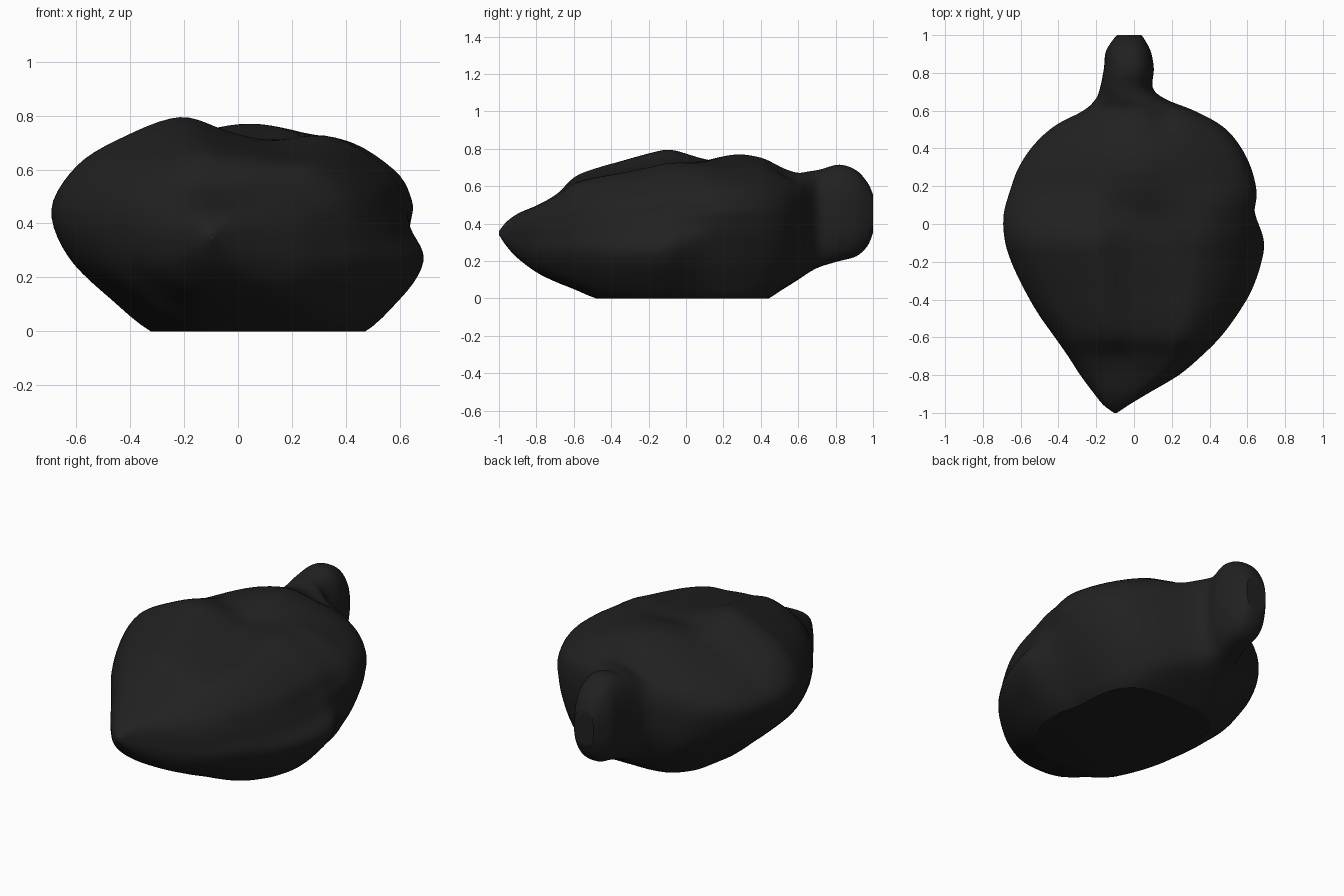
import bpy, bmesh, math
from mathutils import Vector

if "Cube" in bpy.data.objects:
    bpy.data.objects.remove(bpy.data.objects["Cube"])

# y, left x, right x, bottom z, top z, roundness of the section
STATIONS = [
    (-1.00, -.105, -.09, .34, .36, .9), (-.96, -.16, -.03, .28, .41, .9),
    (-.90, -.21, .07, .215, .455, .85), (-.80, -.285, .24, .14, .505, .75),
    (-.70, -.35, .36, .09, .57, .6), (-.60, -.42, .46, .05, .655, .45),
    (-.48, -.505, .55, .0, .70, .3), (-.35, -.58, .625, -.03, .735, .12),
    (-.20, -.65, .675, -.05, .775, 0), (-.08, -.685, .69, -.05, .80, 0),
    (.05, -.69, .66, -.05, .79, 0), (.18, -.655, .645, -.05, .775, 0),
    (.30, -.61, .615, -.045, .77, 0), (.42, -.53, .555, -.01, .745, .1),
    (.52, -.42, .465, .05, .70, .3), (.60, -.27, .32, .10, .675, .6),
    (.66, -.205, .17, .14, .68, .8), (.72, -.18, .10, .17, .69, 1),
    (.82, -.16, .105, .20, .715, 1), (.91, -.15, .09, .225, .685, 1),
    (.97, -.115, .06, .28, .62, 1), (1.0, -.09, .04, .35, .555, 1)]

# body sections seen from the front: across -1..1, up 0..1
FRONT = [(-1, .59), (-.91, .38), (-.68, .21), (-.38, .03), (.05, 0), (.58, .02),
         (.87, .2), (1, .37), (.92, .5), (.87, .6), (.79, .74), (.52, .9),
         (.22, .9), (-.07, .945), (-.32, 1), (-.61, .92), (-.87, .79)]
BACK = [(-1, .6), (-.91, .4), (-.68, .2), (-.38, .03), (.05, 0), (.58, .02),
        (.8, .2), (.94, .42), (.99, .55), (1, .65), (.9, .78), (.6, .9),
        (.25, .985), (0, 1), (-.32, .94), (-.61, .84), (-.87, .73)]

# surface dents and bumps on the upper side: x, y, radius, height
DENTS = [(.05, .05, .15, -.045), (-.1, .08, .08, -.02), (-.1, -.73, .1, -.025),
         (.15, .55, .09, -.03), (.45, .1, .12, .02)]


def spline(a, b, c, d, t):
    """Catmull-Rom blend of four tuples."""
    return [.5 * (2 * q + (r - p) * t + (2 * p - 5 * q + 4 * r - s) * t * t
                  + (3 * q - p - 3 * r + s) * t ** 3) for p, q, r, s in zip(a, b, c, d)]


def smooth(points, steps, closed):
    n, out = len(points), []
    for i in range(n if closed else n - 1):
        idx = [(i + k) % n if closed else min(max(i + k, 0), n - 1) for k in (-1, 0, 1, 2)]
        out += [spline(*[points[j] for j in idx], s / steps) for s in range(steps)]
    return out if closed else out + [list(points[-1])]


def ramp(t):
    t = min(max(t, 0), 1)
    return t * t * (3 - 2 * t)


def section_point(f, b, station):
    y, left, right, low, high, rnd = station
    k = ramp((y + .15) / .35)
    u, v = f[0] + (b[0] - f[0]) * k, f[1] + (b[1] - f[1]) * k
    a = math.atan2(2 * v - 1, u)
    c, s = math.cos(a), math.sin(a)
    eu = math.copysign(abs(c) ** .78, c)
    ev = .5 + .5 * math.copysign(abs(s) ** .78, s)
    u, v = u + (eu - u) * rnd, v + (ev - v) * rnd
    x = (left + right) / 2 + u * (right - left) / 2
    z = low + v * (high - low)
    top = ramp((z - .42) / .2)
    for cx, cy, r, h in DENTS:
        z += top * h * math.exp(-((x - cx) ** 2 + (y - cy) ** 2) / r ** 2)
    return Vector((x, y, z))


# stone body and its blunt stem, lofted front to back
bm = bmesh.new()
ring = list(zip(smooth(FRONT, 5, True), smooth(BACK, 5, True)))
rows = [[bm.verts.new(section_point(f, b, st)) for f, b in ring]
        for st in smooth(STATIONS, 5, False)]
n = len(ring)
for a, b in zip(rows, rows[1:]):
    for i in range(n):
        bm.faces.new((a[i], a[(i + 1) % n], b[(i + 1) % n], b[i]))
bm.faces.new(rows[0])
bm.faces.new(rows[-1])

# flat cut base
geom = bm.verts[:] + bm.edges[:] + bm.faces[:]
cut = bmesh.ops.bisect_plane(bm, geom=geom, plane_co=(0, 0, 0), plane_no=(0, 0, 1),
                             clear_inner=True)
edges = [e for e in cut["geom_cut"] if isinstance(e, bmesh.types.BMEdge)]
bmesh.ops.holes_fill(bm, edges=edges, sides=0)
bmesh.ops.recalc_face_normals(bm, faces=bm.faces)

mesh = bpy.data.meshes.new("stone_body")
bm.to_mesh(mesh)
bm.free()
stone = bpy.data.objects.new("stone_body", mesh)
bpy.context.collection.objects.link(stone)

mat = bpy.data.materials.new("charcoal black")
mat.diffuse_color = (.015, .015, .015, 1)
mat.use_nodes = True
mat.node_tree.nodes["Principled BSDF"].inputs["Base Color"].default_value = mat.diffuse_color
mesh.materials.append(mat)

bpy.context.view_layer.objects.active = stone
stone.select_set(True)
bpy.ops.object.shade_smooth_by_angle(angle=math.radians(25))
